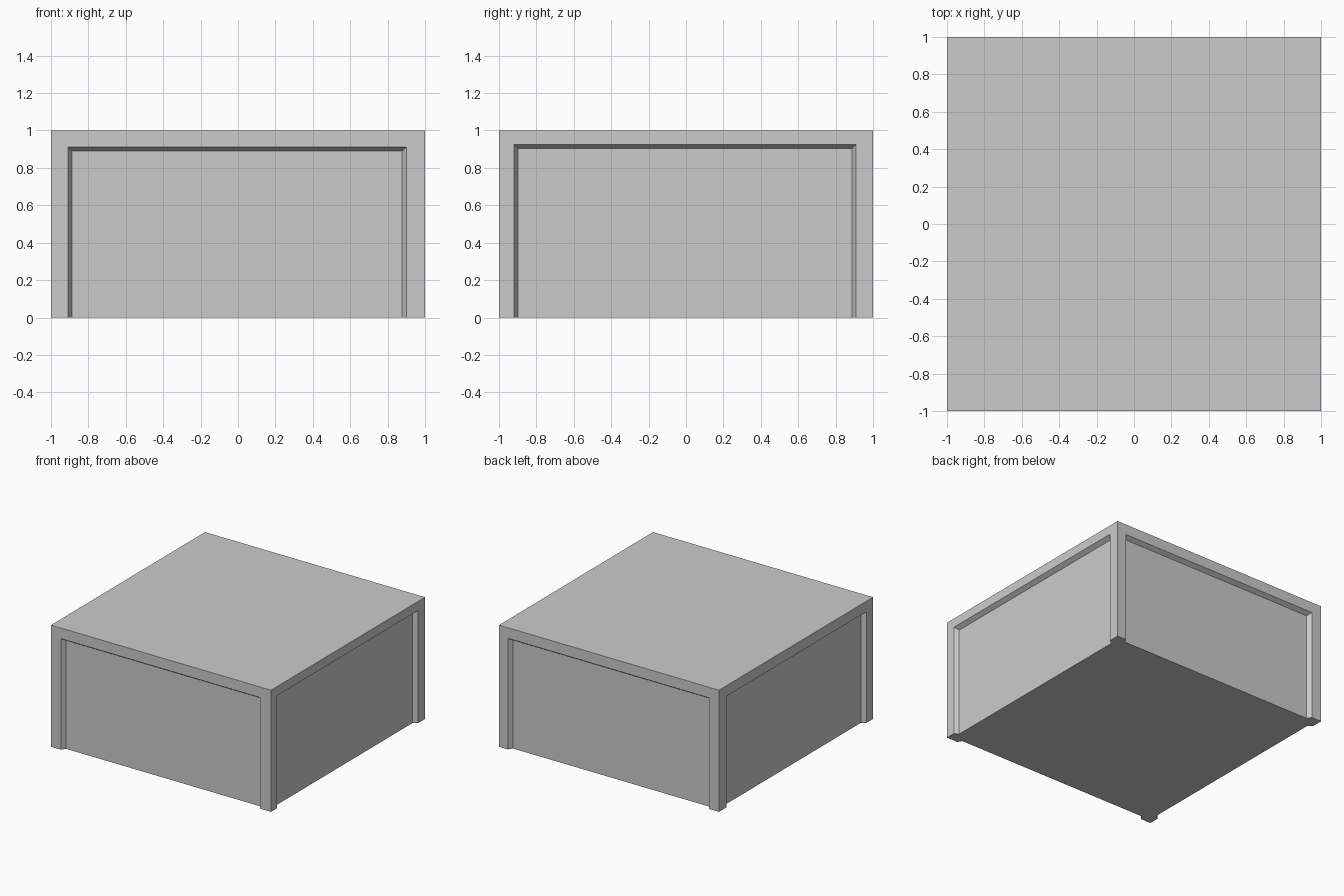
import bpy
import bmesh
from math import radians
from mathutils import Matrix

DEPTH = 0.035   # how far each panel is set back
TAPER = 0.022   # slope of the recess edges

if "Cube" in bpy.data.objects:
    bpy.data.objects.remove(bpy.data.objects["Cube"], do_unlink=True)

grey = bpy.data.materials.new("light_grey")
grey.use_nodes = True
colour = (0.6, 0.6, 0.6, 1)
grey.diffuse_color = colour
grey.node_tree.nodes["Principled BSDF"].inputs["Base Color"].default_value = colour


def add_object(name, bm):
    bmesh.ops.recalc_face_normals(bm, faces=bm.faces)
    mesh = bpy.data.meshes.new(name)
    bm.to_mesh(mesh)
    bm.free()
    mesh.materials.append(grey)
    obj = bpy.data.objects.new(name, mesh)
    bpy.context.collection.objects.link(obj)
    return obj


def recess_cutter(name, left, right, top, angle):
    """Tapered block that cuts a panel open at the bottom of one side."""
    bm = bmesh.new()
    rings = []
    for y, grow in ((-1 - DEPTH, TAPER), (-1 + DEPTH, -TAPER)):
        a, b, c = left - grow, right + grow, top + grow
        rings.append([bm.verts.new((x, y, z))
                      for x, z in ((a, -0.1), (b, -0.1), (b, c), (a, c))])
    outer, inner = rings
    bm.faces.new(outer)
    bm.faces.new(inner[::-1])
    for i in range(4):
        j = (i + 1) % 4
        bm.faces.new((outer[i], inner[i], inner[j], outer[j]))
    bm.transform(Matrix.Rotation(radians(angle), 4, "Z"))
    obj = add_object(name, bm)
    obj.hide_render = True
    return obj


# Solid body
bm = bmesh.new()
bmesh.ops.create_cube(bm, size=2)
bm.transform(Matrix.Translation((0, 0, 0.5)) @ Matrix.Diagonal((1, 1, 0.5, 1)))
body = add_object("block_body", bm)

# Recessed panels, each as seen facing that side: left, right, top, turn
sides = {
    "front": (-0.91, 0.90, 0.913, 0),
    "left": (-0.92, 0.91, 0.925, 90),
    "back": (-0.92, 0.91, 0.913, 180),
    "right": (-0.905, 0.915, 0.913, 270),
}
sides_cut = []
for side, (a, b, top, angle) in sides.items():
    # Taper is centred on the side plane, so the opening is exactly a to b
    cutter = recess_cutter(side + "_recess_cutter", a, b, top, angle)
    cut = body.modifiers.new(side + "_recess", "BOOLEAN")
    cut.operation = "DIFFERENCE"
    cut.solver = "EXACT"
    cut.object = cutter
    sides_cut.append(cutter)

# Apply the cuts and drop the cutters
bpy.context.view_layer.objects.active = body
for name in [m.name for m in body.modifiers]:
    bpy.ops.object.modifier_apply(modifier=name)
for cutter in sides_cut:
    bpy.data.objects.remove(cutter, do_unlink=True)
